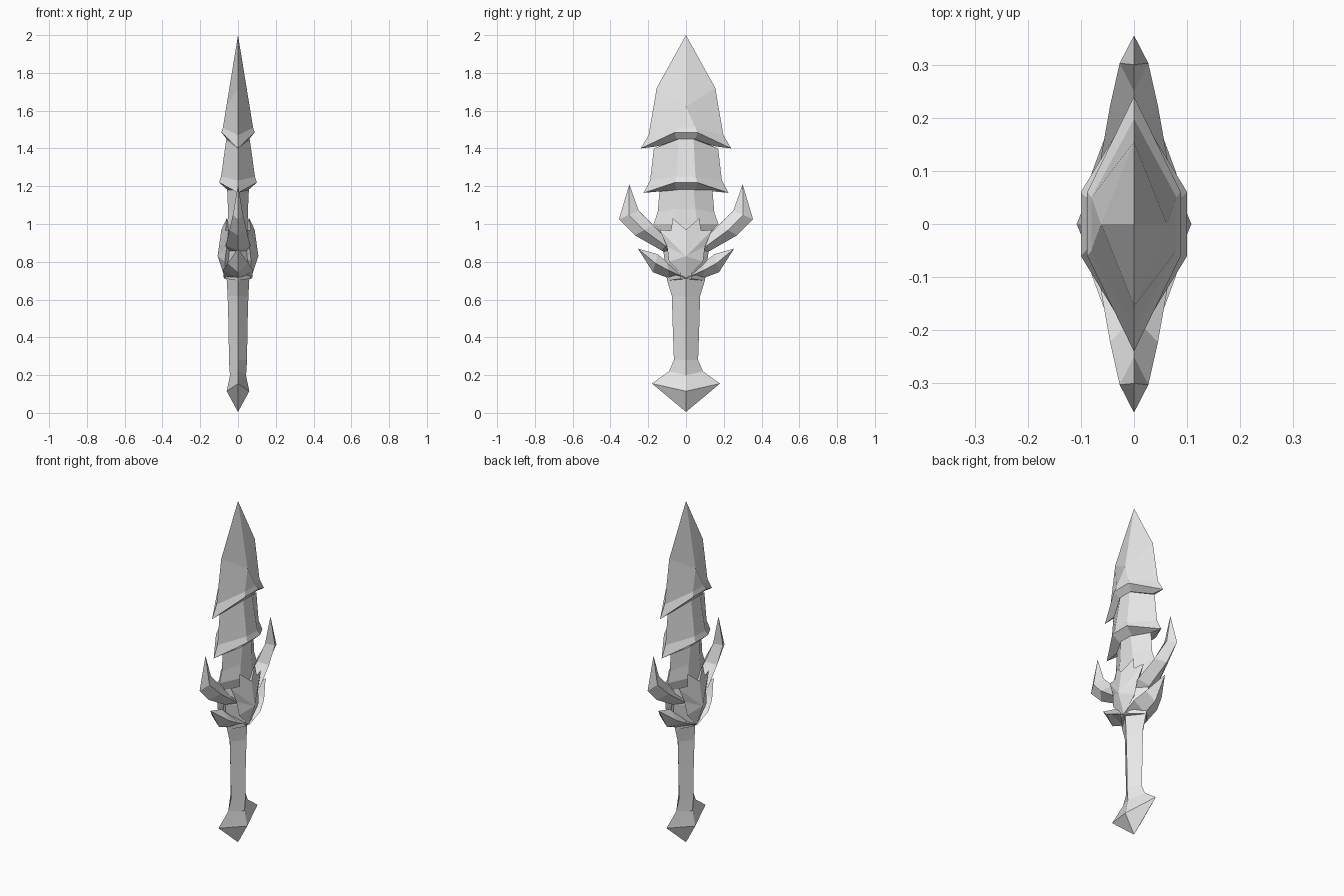
import bpy
import bmesh

cube = bpy.data.objects.get("Cube")
if cube:
    bpy.data.objects.remove(cube, do_unlink=True)

steel = bpy.data.materials.new("plain grey")
steel.use_nodes = True
grey = (0.8, 0.8, 0.8, 1)
steel.diffuse_color = grey
steel.node_tree.nodes["Principled BSDF"].inputs["Base Color"].default_value = grey


def skin(name, rings):
    """Join rings of points into a closed, flat-shaded solid."""
    bm = bmesh.new()
    loops = [[bm.verts.new(p) for p in ring] for ring in rings]
    n = len(loops[0])
    for a, b in zip(loops, loops[1:]):
        for i in range(n):
            j = (i + 1) % n
            bm.faces.new((a[i], a[j], b[j], b[i]))
    for end in (loops[0], loops[-1]):
        bm.faces.new(end)
    bmesh.ops.remove_doubles(bm, verts=bm.verts[:], dist=0.0005)
    bmesh.ops.recalc_face_normals(bm, faces=bm.faces[:])
    mesh = bpy.data.meshes.new(name)
    bm.to_mesh(mesh)
    bm.free()
    mesh.materials.append(steel)
    obj = bpy.data.objects.new(name, mesh)
    bpy.context.collection.objects.link(obj)
    return obj


def hexagon(x, flat, z, edge, edge_z):
    """Six-sided section with flats on the sides and sharp front and back edges."""
    return [(x, flat, z), (0, edge, edge_z), (-x, flat, z),
            (-x, -flat, z), (0, -edge, edge_z), (x, -flat, z)]


def loft(name, sections):
    return skin(name, [hexagon(*s) for s in sections])


# Blade: three overlapping scales
loft("blade_tip", [
    (0, 0, 2, 0, 2), (.062, 0, 1.62, .155, 1.72), (.08, .05, 1.51, .198, 1.47),
    (.088, .06, 1.485, .24, 1.4), (.06, .05, 1.45, .16, 1.41), (0, 0, 1.45, 0, 1.45)])
loft("blade_middle", [
    (0, 0, 1.47, 0, 1.47), (.062, .04, 1.45, .17, 1.4), (.09, .05, 1.25, .19, 1.23),
    (.1, .06, 1.22, .225, 1.165), (.055, .05, 1.18, .14, 1.18), (0, 0, 1.18, 0, 1.18)])
loft("blade_root", [
    (0, 0, 1.22, 0, 1.22), (.058, .04, 1.19, .14, 1.18), (.053, .05, 1.08, .15, 1.06),
    (.055, .06, 1.0, .172, 1.0), (.06, .05, .95, .11, .93), (0, 0, .9, 0, .9)])

# Guard core, grip and pommel
loft("guard_core", [
    (0, 0, 1, 0, 1), (.065, .03, .96, .12, .96), (.085, .03, .83, .12, .86),
    (.065, .03, .71, .1, .7), (0, 0, .7, 0, .7)])
loft("grip", [
    (.06, 0, .71, .1, .7), (.055, 0, .62, .075, .62), (.05, 0, .45, .07, .45),
    (.048, 0, .28, .064, .28), (.042, 0, .19, .09, .22)])
loft("pommel", [
    (.042, 0, .2, .09, .22), (.06, 0, .115, .18, .155), (0, 0, .005, 0, .005)])

# Pointed crown plate on each side of the guard
half = [(.088, 0, .97), (.06, .07, 1.03), (.066, .08, .965), (.05, .14, .97),
        (.06, .1, .88), (.07, .09, .8), (.068, 0, .71)]
outline = half + [(x, -y, z) for x, y, z in reversed(half[1:-1])]
for side, label in ((1, "left"), (-1, "right")):
    rim = [(side * x, y, z) for x, y, z in outline]
    skin(label + "_crown_plate",
         [[(side * .108, 0, .83)] * len(rim), rim, [(0, 0, .85)] * len(rim)])


def horn(name, side, sections):
    """Curved spike: each section has an upper edge, lower edge and ridges."""
    rings = []
    for uy, uz, ly, lz, x in sections:
        my, mz = (uy + ly) / 2, (uz + lz) / 2
        rings.append([(0, side * uy, uz), (x, side * my, mz),
                      (0, side * ly, lz), (-x, side * my, mz)])
    skin(name, rings)


# Paired horns sweeping out front and back
for side, label in ((-1, "front"), (1, "back")):
    horn(label + "_upper_horn", side, [
        (.3, 1.21, .3, 1.21, 0), (.25, 1.07, .355, 1.025, .027),
        (.175, .995, .27, .94, .045), (.09, .91, .13, .86, .065), (0, .86, 0, .8, .05)])
    horn(label + "_lower_horn", side, [
        (.255, .87, .255, .87, 0), (.15, .84, .175, .745, .055),
        (.1, .8, .09, .712, .08), (0, .73, 0, .695, .075)])
